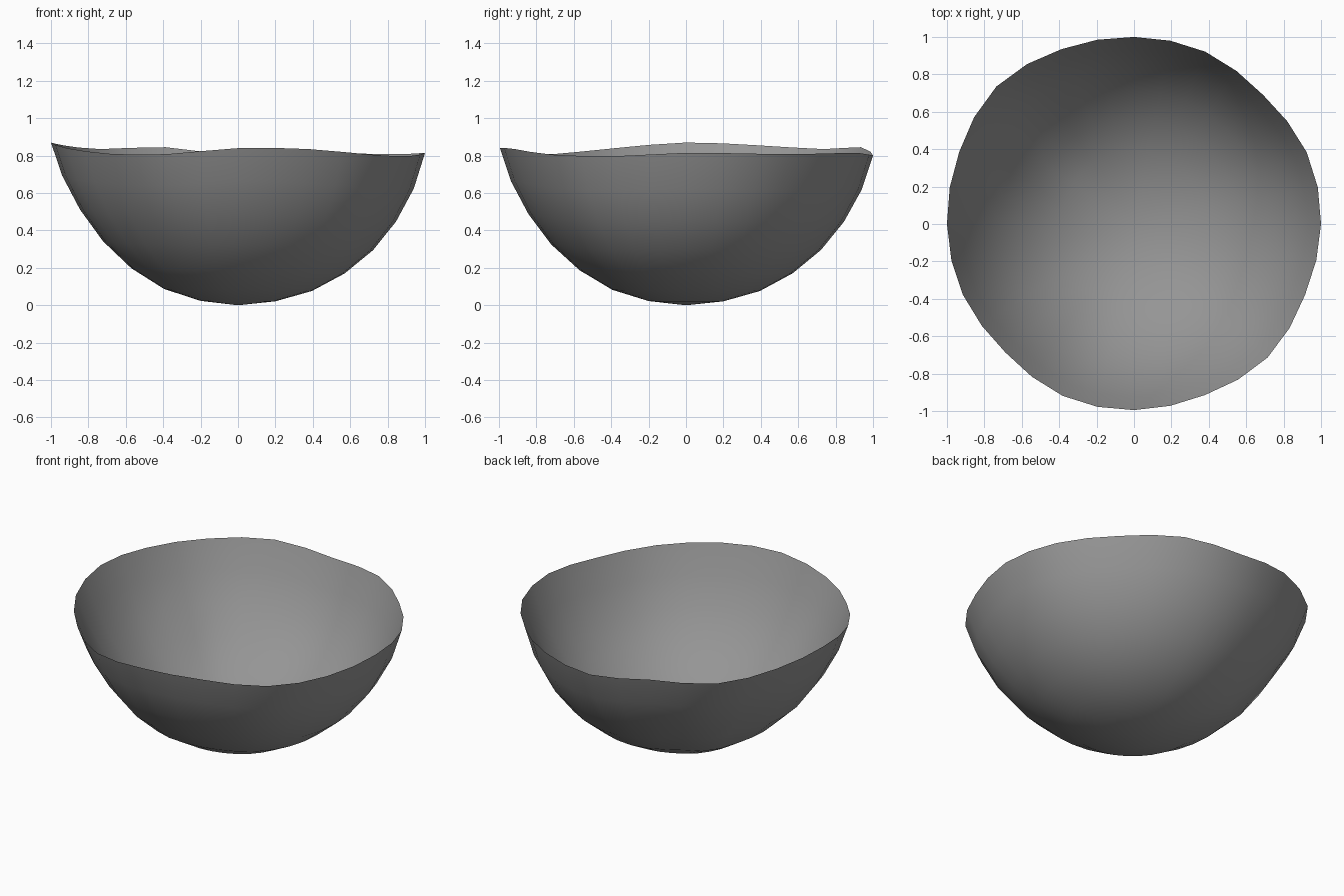
import bpy
import bmesh
import math
from mathutils import Vector

cube = bpy.data.objects.get("Cube")
if cube:
    bpy.data.objects.remove(cube, do_unlink=True)

SEGMENTS = 32
THICKNESS = 0.012

# Bowl profile (radius, height), from base to rim
PROFILE = [(0.2, 0.022), (0.395, 0.08), (0.57, 0.18), (0.722, 0.312),
           (0.845, 0.47), (0.94, 0.645), (1.0, 0.825)]
# Wavy rim: height and radius at sixteen even steps around the bowl
RIM_HEIGHT = [0.815, 0.81, 0.81, 0.815, 0.80, 0.845, 0.835, 0.855,
              0.87, 0.84, 0.81, 0.808, 0.84, 0.835, 0.805, 0.797]
RIM_RADIUS = [1.0, 1.0, 0.976, 0.997, 1.0, 1.012, 1.04, 1.011,
              1.0, 0.99, 0.972, 0.995, 0.995, 0.99, 1.01, 0.99]
# Soft dents: angle in degrees, radius, depth, width
DENTS = [(150, 0.78, 0.035, 0.13), (128, 0.72, 0.025, 0.12),
         (140, 0.66, -0.02, 0.12), (232, 0.75, 0.015, 0.2)]


def around(values, step):
    """Periodic smooth interpolation of a ring of values."""
    n = len(values)
    i = math.floor(step)
    f = step - i
    a, b, c, d = (values[(i + k) % n] for k in (-1, 0, 1, 2))
    return b + 0.5 * f * (c - a + f * (2*a - 5*b + 4*c - d + f * (3*(b - c) + d - a)))


def shell_point(radius, height, seg, inset):
    angle = 2 * math.pi * seg / SEGMENTS
    step = seg * len(RIM_HEIGHT) / SEGMENTS
    t = height / PROFILE[-1][1]
    r = radius * (1 + (around(RIM_RADIUS, step) - 1) * radius ** 2)
    direction = Vector((math.cos(angle), math.sin(angle), 0))
    p = direction * r
    p.z = t * around(RIM_HEIGHT, step)
    p.z -= 0.08 * t * (1 - t) * (p.x + 0.5 * p.y)
    # Inward direction of a roughly spherical wall
    inward = Vector((-p.x, -p.y, 1.02 - p.z)).normalized()
    push = inset
    if t < 1:
        for deg, dr, depth, width in DENTS:
            a = math.radians(deg)
            gap = (Vector((dr * math.cos(a), dr * math.sin(a))) - p.xy).length
            push += depth * math.exp(-(gap / width) ** 2)
    return p + inward * push


bm = bmesh.new()
rim = [bm.verts.new(shell_point(*PROFILE[-1], s, 0)) for s in range(SEGMENTS)]

# Outer and inner walls meet at one sharp rim
for inset, inner in ((0, False), (THICKNESS, True)):
    rings = [[bm.verts.new(shell_point(r, h, s, inset)) for s in range(SEGMENTS)]
             for r, h in PROFILE[:-1]] + [rim]
    base = bm.verts.new((0, 0, inset))
    for s in range(SEGMENTS):
        n = (s + 1) % SEGMENTS
        faces = [[base, rings[0][n], rings[0][s]]]
        for low, high in zip(rings, rings[1:]):
            faces.append([low[s], low[n], high[n], high[s]])
        for f in faces:
            bm.faces.new(f[::-1] if inner else f)

mesh = bpy.data.meshes.new("bowl")
bm.to_mesh(mesh)
bm.free()
bowl = bpy.data.objects.new("bowl", mesh)
bpy.context.collection.objects.link(bowl)

# Plain grey surface
grey = bpy.data.materials.new("plain grey")
grey.use_nodes = True
color = (0.3, 0.3, 0.3, 1)
grey.diffuse_color = color
grey.node_tree.nodes["Principled BSDF"].inputs["Base Color"].default_value = color
mesh.materials.append(grey)

bpy.ops.object.select_all(action='DESELECT')
bowl.select_set(True)
bpy.context.view_layer.objects.active = bowl
bpy.ops.object.shade_smooth_by_angle(angle=math.radians(50))
